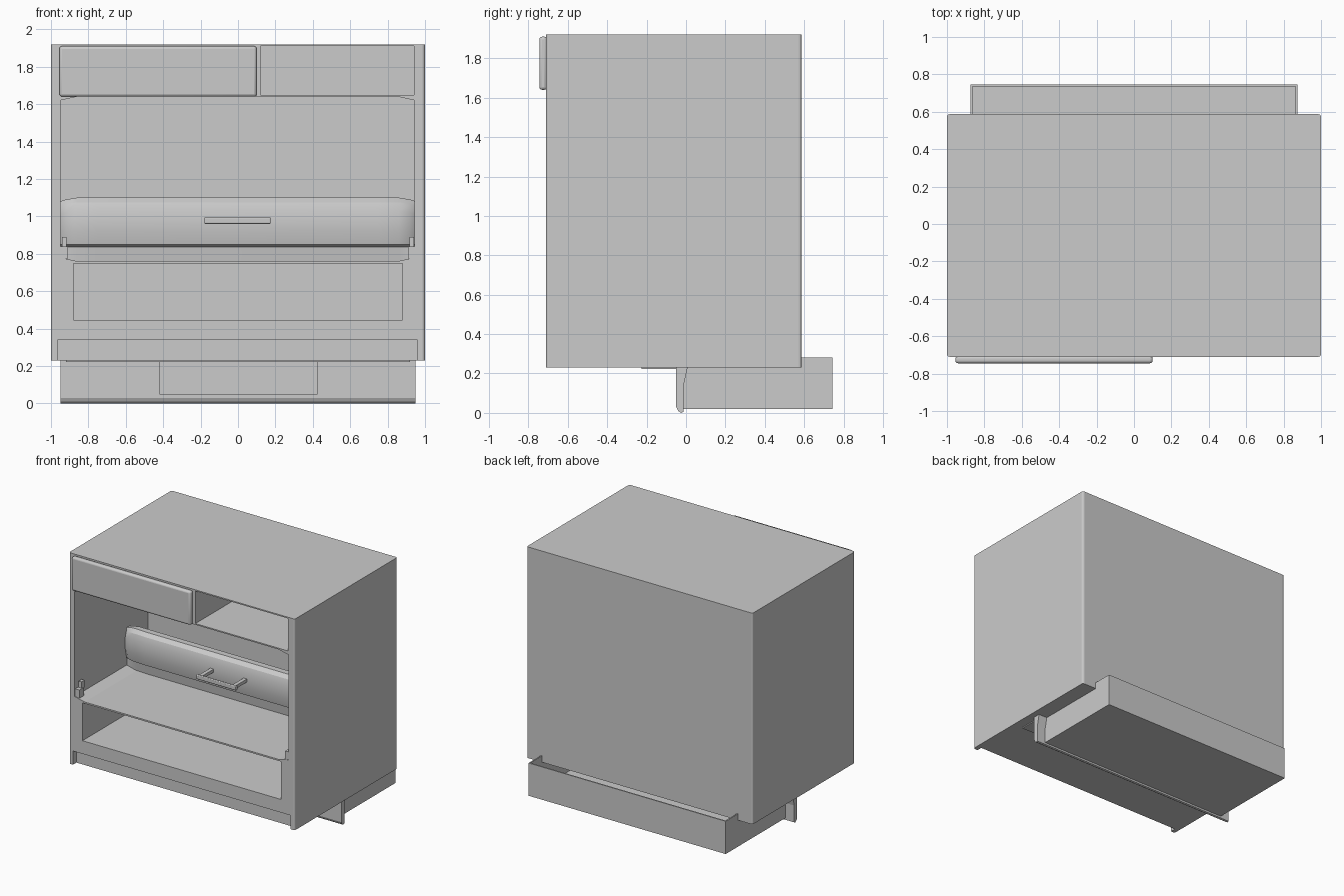
import bpy, bmesh

old = bpy.data.objects.get("Cube")
if old:
    bpy.data.objects.remove(old)

grey = bpy.data.materials.new("plain grey")
grey.use_nodes = True
COLOR = (0.6, 0.6, 0.6, 1)
grey.diffuse_color = COLOR
grey.node_tree.nodes["Principled BSDF"].inputs["Base Color"].default_value = COLOR


def finish(name, bm):
    bmesh.ops.recalc_face_normals(bm, faces=bm.faces)
    me = bpy.data.meshes.new(name)
    bm.to_mesh(me)
    bm.free()
    me.materials.append(grey)
    ob = bpy.data.objects.new(name, me)
    bpy.context.scene.collection.objects.link(ob)
    return ob


def loft(name, rings):
    """Closed solid through matching rings of points."""
    bm = bmesh.new()
    loops = [[bm.verts.new(p) for p in ring] for ring in rings]
    n = len(loops[0])
    for a, b in zip(loops, loops[1:]):
        for i in range(n):
            j = (i + 1) % n
            bm.faces.new((a[i], a[j], b[j], b[i]))
    bm.faces.new(loops[0])
    bm.faces.new(loops[-1])
    return finish(name, bm)


def box(name, x, y, z):
    return loft(name, [[(x[0], v, z[0]), (x[1], v, z[0]), (x[1], v, z[1]), (x[0], v, z[1])]
                       for v in y])


def prism_y(name, outline, y):
    return loft(name, [[(px, v, pz) for px, pz in outline] for v in y])


def chamfered(x, z, dx, dz):
    """Rectangle outline with slanted corners."""
    a, b = x
    c, d = z
    return [(a + dx, c), (b - dx, c), (b, c + dz), (b, d - dz),
            (b - dx, d), (a + dx, d), (a, d - dz), (a, c + dz)]


def cut(target, cutter):
    cutter.hide_render = True
    cutter.hide_viewport = True
    mod = target.modifiers.new(cutter.name, 'BOOLEAN')
    mod.object = cutter
    mod.operation = 'DIFFERENCE'
    mod.solver = 'EXACT'


def bevel(ob, width, segments=3):
    mod = ob.modifiers.new("rounded edges", 'BEVEL')
    mod.width = width
    mod.segments = segments


def smooth(ob):
    bpy.ops.object.select_all(action='DESELECT')
    ob.select_set(True)
    bpy.context.view_layer.objects.active = ob
    bpy.ops.object.shade_smooth_by_angle()


# Cabinet shell with softened upright corners
R = 0.015
cabinet = prism_y("cabinet_body", [(-1, 0.23), (1, 0.23), (1, 1.92), (-1, 1.92)], (-0.71, 0.587))
bm = bmesh.new()
bm.from_mesh(cabinet.data)
upright = [e for e in bm.edges if abs(e.verts[0].co.z - e.verts[1].co.z) > 1]
bmesh.ops.bevel(bm, geom=upright, offset=R, segments=3, profile=0.5, affect='EDGES')
bm.to_mesh(cabinet.data)
bm.free()

# Compartments and the recess for the bottom trim
cut(cabinet, prism_y("main_compartment_cutter",
                     chamfered((-0.95, 0.945), (0.76, 1.64), 0.09, 0.02), (-0.8, 0.22)))
cut(cabinet, box("upper_compartment_cutter", (0.12, 0.94), (-0.8, 0.22), (1.65, 1.91)))
cut(cabinet, box("lower_compartment_cutter", (-0.88, 0.88), (-0.8, 0.22), (0.445, 0.748)))
cut(cabinet, box("trim_recess_cutter", (-0.965, 0.96), (-0.8, -0.665), (0.2, 0.34)))

# Raised upper drawer front
upper_front = box("upper_drawer_front", (-0.955, 0.1), (-0.745, -0.705), (1.64, 1.91))
bevel(upper_front, 0.015)
smooth(upper_front)

# Curved door standing inside the main compartment
stations = [(-0.95, 0.045, 0.02), (-0.92, 0.02, 0.01), (-0.86, 0.005, 0), (-0.75, 0, 0)]
stations += [(-x, s, d) for x, s, d in reversed(stations)]
rings = []
for x, s, d in stations:
    front = [(-0.06, 0.762), (-0.07, 0.835), (-0.10, 0.85), (-0.115, 0.92),
             (-0.115, 1.03), (-0.10, 1.075), (-0.07, 1.10)]
    ring = [(x, min(y + s, -0.05), z - (d if z > 1 else 0)) for y, z in front]
    ring += [(x, -0.02, 1.10 - d), (x, -0.02, 0.762)]
    rings.append(ring)
smooth(loft("inner_door", rings))

# Door handle
bevel(box("door_handle_bar", (-0.18, 0.175), (-0.275, -0.255), (0.96, 0.995)), 0.006)
for side, x in (("right", -0.15), ("left", 0.145)):
    box(side + "_handle_post", (x - 0.015, x + 0.015), (-0.258, -0.11), (0.965, 0.99))

# Hinge brackets at the mouth of the main compartment
for side, s in (("right", -1), ("left", 1)):
    xs = sorted((s * 0.91, s * 0.948))
    box(side + "_hinge_base", xs, (-0.705, -0.65), (0.775, 0.84))
    xs = sorted((s * 0.918, s * 0.942))
    box(side + "_hinge_arm", xs, (-0.67, -0.63), (0.83, 0.89))

# Open drawer box below, sticking out at the back
T = 0.01
W = 0.873
FRONT, BACK, LOW, TOP = -0.02, 0.745, 0.02, 0.282
box("drawer_floor", (-W, W), (FRONT, BACK), (LOW, LOW + T))
box("drawer_back", (-W, W), (BACK - T, BACK), (LOW, TOP))
box("drawer_right_side", (-W, -W + T), (FRONT, BACK), (LOW, TOP))
box("drawer_left_side", (W - T, W), (FRONT, BACK), (LOW, TOP))

# Drawer front with shallow grip panel and the thin lip above it
profile = [(-0.05, 0.24), (-0.05, 0.03), (-0.04, 0.01), (-0.025, 0),
           (-0.012, 0.005), (-0.012, 0.14), (0.01, 0.24)]
drawer_front = loft("drawer_front", [[(x, y, z) for y, z in profile] for x in (-0.95, 0.95)])
cut(drawer_front, box("grip_cutter", (-0.42, 0.425), (-0.1, -0.04), (0.05, 0.222)))
box("drawer_lip", (-0.92, 0.92), (-0.225, -0.045), (0.222, 0.235))
